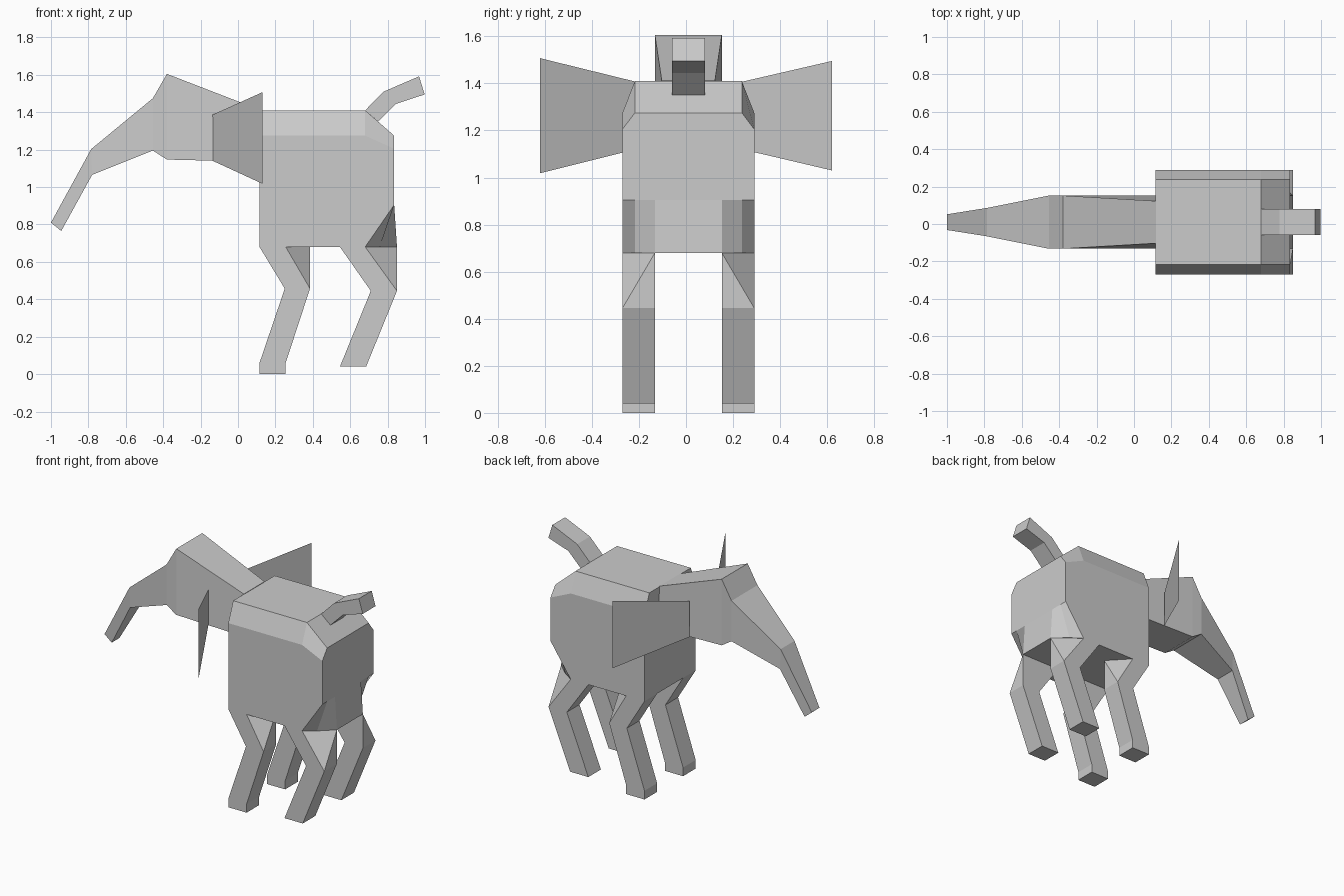
import bpy, bmesh

if "Cube" in bpy.data.objects:
    bpy.data.objects.remove(bpy.data.objects["Cube"])

CY = 0.01  # symmetry plane of the animal


def make_object(name, bm):
    bmesh.ops.recalc_face_normals(bm, faces=bm.faces[:])
    me = bpy.data.meshes.new(name)
    bm.to_mesh(me)
    bm.free()
    ob = bpy.data.objects.new(name, me)
    bpy.context.collection.objects.link(ob)
    return ob


def loft(name, rings, cap_start=True, split=False):
    """Skin a list of closed rings with flat faces."""
    bm = bmesh.new()
    vs = [[bm.verts.new(p) for p in r] for r in rings]
    n = len(vs[0])
    for a, b in zip(vs, vs[1:]):
        for i in range(n):
            j = (i + 1) % n
            bm.faces.new((a[i], a[j], b[j], b[i]))
    if cap_start:
        bm.faces.new(vs[0])
    bm.faces.new(vs[-1])
    if split:
        bmesh.ops.triangulate(bm, faces=bm.faces[:], quad_method='SHORT_EDGE')
    return make_object(name, bm)


def beam(name, pairs):
    """Box-section limb: each entry is (top xz, bottom xz, top half width, bottom half width)."""
    return loft(name, [[(t[0], CY - wt, t[1]), (t[0], CY + wt, t[1]),
                        (b[0], CY + wb, b[1]), (b[0], CY - wb, b[1])]
                       for t, b, wt, wb in pairs])


# torso: side profiles lofted across the width
outer = [(.115, .68), (.115, 1.275), (.68, 1.275), (.835, 1.205), (.835, .905), (.68, .68)]
mid = [(.115, .68), (.115, 1.41), (.68, 1.41), (.835, 1.275), (.835, .905), (.758, .68)]
inner = mid[:5] + [(.85, .68)]
half = [(.28, outer), (.227, mid), (.142, inner)]
stations = [(-y, p) for y, p in half] + [(y, p) for y, p in reversed(half)]
loft("torso", [[(x, CY + y, z) for x, z in p] for y, p in stations])

# legs: (z, front x, outer back x, inner back x)
front = [(.68, .115, .255, .385), (.457, .25, .385, .385), (.06, .115, .255, .255), (0, .115, .255, .255)]
hind = [(.68, .545, .68, .85), (.445, .71, .85, .85), (.04, .545, .685, .685)]
for label, sections in (("front_leg", front), ("hind_leg", hind)):
    for side, s in (("left", -1), ("right", 1)):
        yo, yi = CY + s * .28, CY + s * .142
        loft(f"{label}_{side}",
             [[(f, yo, z), (bo, yo, z), (bi, yi, z), (f, yi, z)] for z, f, bo, bi in sections],
             cap_start=False, split=True)

# head and trunk
beam("head_and_trunk", [
    ((.117, 1.413), (.117, 1.135), .113, .142),
    ((-.38, 1.605), (-.38, 1.147), .142, .142),
    ((-.455, 1.475), (-.455, 1.195), .142, .142),
    ((-.785, 1.203), (-.78, 1.065), .076, .076),
    ((-1.0, .81), (-.945, .765), .042, .042)])

# tail
beam("tail", [
    ((.68, 1.41), (.75, 1.35), .07, .07),
    ((.778, 1.51), (.845, 1.445), .07, .07),
    ((.968, 1.592), (.998, 1.495), .07, .07)])

# ears: thin flat sheets
for side, y0, y1, top, low in (("left", -.132, -.62, 1.507, 1.018), ("right", .152, .62, 1.495, 1.03)):
    bm = bmesh.new()
    bm.faces.new([bm.verts.new(p) for p in (
        (-.135, y0, 1.387), (-.135, y0, 1.14), (.13, y1, low), (.13, y1, top))])
    make_object(f"ear_{side}", bm)
